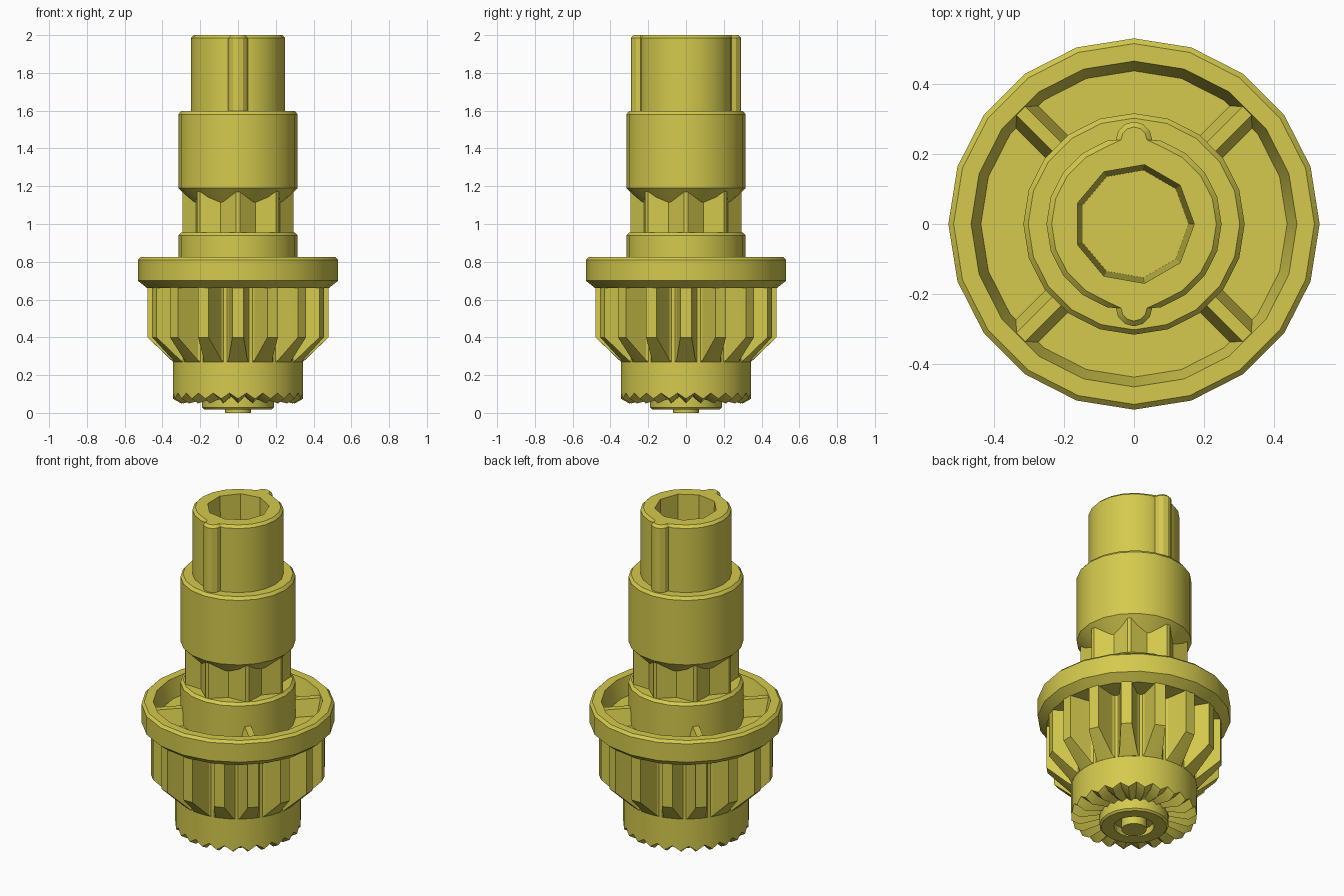
import bpy, bmesh, math
from mathutils import Matrix

if "Cube" in bpy.data.objects:
    bpy.data.objects.remove(bpy.data.objects["Cube"])

yellow = bpy.data.materials.new("olive_yellow")
yellow.diffuse_color = (0.66, 0.59, 0.075, 1)
yellow.use_nodes = True
yellow.node_tree.nodes["Principled BSDF"].inputs["Base Color"].default_value = yellow.diffuse_color


def polar(deg, r, z):
    a = math.radians(deg)
    return (r * math.cos(a), r * math.sin(a), z)


def loft(name, rings, cap_start=False, cap_end=False):
    """Join equal-length closed rings of 3D points into one surface."""
    bm = bmesh.new()
    loops = [[bm.verts.new(p) for p in ring] for ring in rings]
    n = len(rings[0])
    for a, b in zip(loops, loops[1:]):
        for i in range(n):
            j = (i + 1) % n
            bm.faces.new((a[i], a[j], b[j], b[i]))
    if cap_start:
        bm.faces.new(loops[0][::-1])
    if cap_end:
        bm.faces.new(loops[-1])
    bmesh.ops.remove_doubles(bm, verts=bm.verts[:], dist=1e-4)
    me = bpy.data.meshes.new(name)
    if cap_start and cap_end:
        bmesh.ops.recalc_face_normals(bm, faces=bm.faces[:])
    bm.to_mesh(me)
    bm.free()
    me.materials.append(yellow)
    ob = bpy.data.objects.new(name, me)
    bpy.context.collection.objects.link(ob)
    return ob


def lathe(name, profile, n=20, cap_start=False, cap_end=False):
    """Revolve (radius, height) points; profile runs from bottom to top."""
    rings = [[polar(360 * i / n, r, z) for i in range(n)] for r, z in profile]
    return loft(name, rings, cap_start, cap_end)


parts = []

# Bottom boss with recessed pin
parts.append(lathe("bottom_boss", [(0.07, 0.0), (0.07, 0.06), (0.11, 0.06), (0.11, 0.02),
                                   (0.18, 0.018), (0.19, 0.028), (0.19, 0.09)], cap_start=True))

# Crown of radial ratchet teeth under the lower collar
N = 24
crown = []
for r, tip, valley in ((0.19, 0.075, 0.095), (0.30, 0.05, 0.09), (0.345, 0.075, 0.105)):
    crown.append([polar(180 * i / N, r, valley if i % 2 else tip) for i in range(2 * N)])
crown.append([polar(180 * i / N, 0.345, 0.27) for i in range(2 * N)])
parts.append(loft("ratchet_collar", crown))

# Main gear: teeth cut off by a cone at the lower end
tooth = [(-3.6, 0.48), (3.6, 0.48), (6.5, 0.39), (8.2, 0.355), (9.8, 0.345),
         (12.7, 0.345), (14.3, 0.355), (16, 0.39)]
section = [(22.5 * k + a, r) for k in range(16) for a, r in tooth]
parts.append(loft("main_gear", [
    [polar(a, 0.345, 0.27) for a, r in section],
    [polar(a, r, 0.27 + (r - 0.345) * 0.13 / 0.135) for a, r in section],
    [polar(a, r, 0.665) for a, r in section]]))

# Dished flange
parts.append(lathe("flange", [(0.33, 0.66), (0.48, 0.66), (0.53, 0.70), (0.53, 0.81), (0.515, 0.825),
                              (0.465, 0.825), (0.437, 0.72), (0.30, 0.72)]))

# Four diagonal ribs in the dish
for k in range(4):
    rings = [[(x, -0.046, 0.715), (x, 0.046, 0.715), (x, 0.018, 0.815), (x, -0.018, 0.815)]
             for x in (0.30, 0.458)]
    rib = loft("flange_rib", rings, True, True)
    rib.data.transform(Matrix.Rotation(math.radians(45 + 90 * k), 4, 'Z'))
    parts.append(rib)

# Hub above the flange
parts.append(lathe("hub", [(0.316, 0.715), (0.316, 0.94), (0.30, 0.955), (0.20, 0.955)]))

# Eight-point spline
star = [(45 * k + a, r) for k in range(8) for a, r in ((-2, 0.295), (2, 0.295), (22.5, 0.24))]
parts.append(loft("spline", [[polar(a, r, z) for a, r in star] for z in (0.95, 1.18)]))

# Upper sleeve with a conical underside
parts.append(lathe("upper_sleeve", [(0.20, 1.07), (0.316, 1.19), (0.316, 1.58),
                                    (0.302, 1.597), (0.22, 1.597)]))


# Top shaft with two rounded keys
def shaft_outline(d, z):
    half = [polar(a, 0.25 - d, z) for a in range(-72, 73, 18)]
    for a in (0, 30, 60, 90):
        x, y, _ = polar(a, 0.052 - d, z)
        half.append((x, y + 0.24, z))
    for a in (120, 150, 180):
        x, y, _ = polar(a, 0.052 - d, z)
        half.append((x, y + 0.24, z))
    return half + [(-x, -y, z) for x, y, z in half]


shaft = loft("top_shaft", [shaft_outline(0, 1.25), shaft_outline(0, 1.985), shaft_outline(0.015, 2.0)],
             True, True)
parts.append(shaft)

# Nine-sided socket in the shaft
cutter = lathe("socket_cutter", [(0.156, 1.30), (0.172, 2.0), (0.173, 2.05)], 9, True, True)
cutter.hide_render = True
cutter.hide_viewport = True
cut = shaft.modifiers.new("socket", 'BOOLEAN')
cut.operation = 'DIFFERENCE'
cut.solver = 'EXACT'
cut.object = cutter

# Smooth round walls, keep hard edges
bpy.ops.object.select_all(action='DESELECT')
for ob in parts:
    ob.select_set(True)
bpy.context.view_layer.objects.active = parts[0]
bpy.ops.object.shade_smooth_by_angle(angle=math.radians(25))
